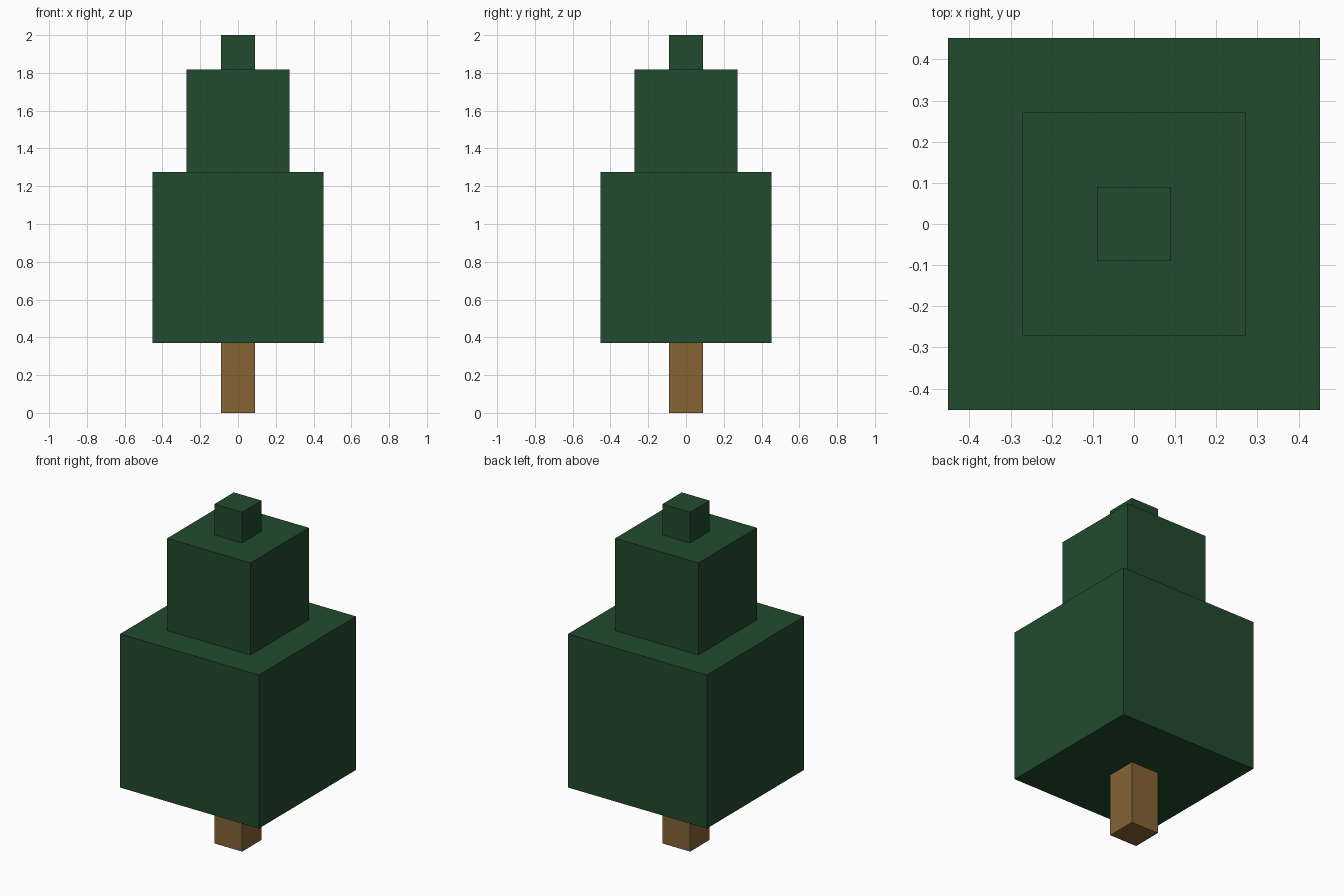
import bpy
import bmesh
from mathutils import Matrix

if "Cube" in bpy.data.objects:
    bpy.data.objects.remove(bpy.data.objects["Cube"])

U = 2 / 11.05  # one block unit: trunk width and top block size


def material(name, rgb):
    m = bpy.data.materials.new(name)
    m.diffuse_color = (*rgb, 1)
    m.use_nodes = True
    m.node_tree.nodes["Principled BSDF"].inputs["Base Color"].default_value = m.diffuse_color
    return m


def block(name, width, z0, height, mat):
    """Square block centred on the z axis, standing on z0."""
    bm = bmesh.new()
    bmesh.ops.create_cube(bm, size=1, matrix=Matrix.Translation((0, 0, z0 + height / 2))
                          @ Matrix.Diagonal((width, width, height, 1)))
    mesh = bpy.data.meshes.new(name)
    bm.to_mesh(mesh)
    bm.free()
    mesh.materials.append(mat)
    bpy.context.collection.objects.link(bpy.data.objects.new(name, mesh))
    return z0 + height


bark = material("bark brown", (0.235, 0.127, 0.036))
leaf = material("leaf green", (0.0160, 0.0685, 0.0262))

# Trunk
z = block("trunk", U, 0, 2.05 * U, bark)

# Foliage cubes, largest to smallest
for name, size in (("lower_foliage", 5), ("middle_foliage", 3), ("top_foliage", 1)):
    z = block(name, size * U, z, size * U, leaf)
